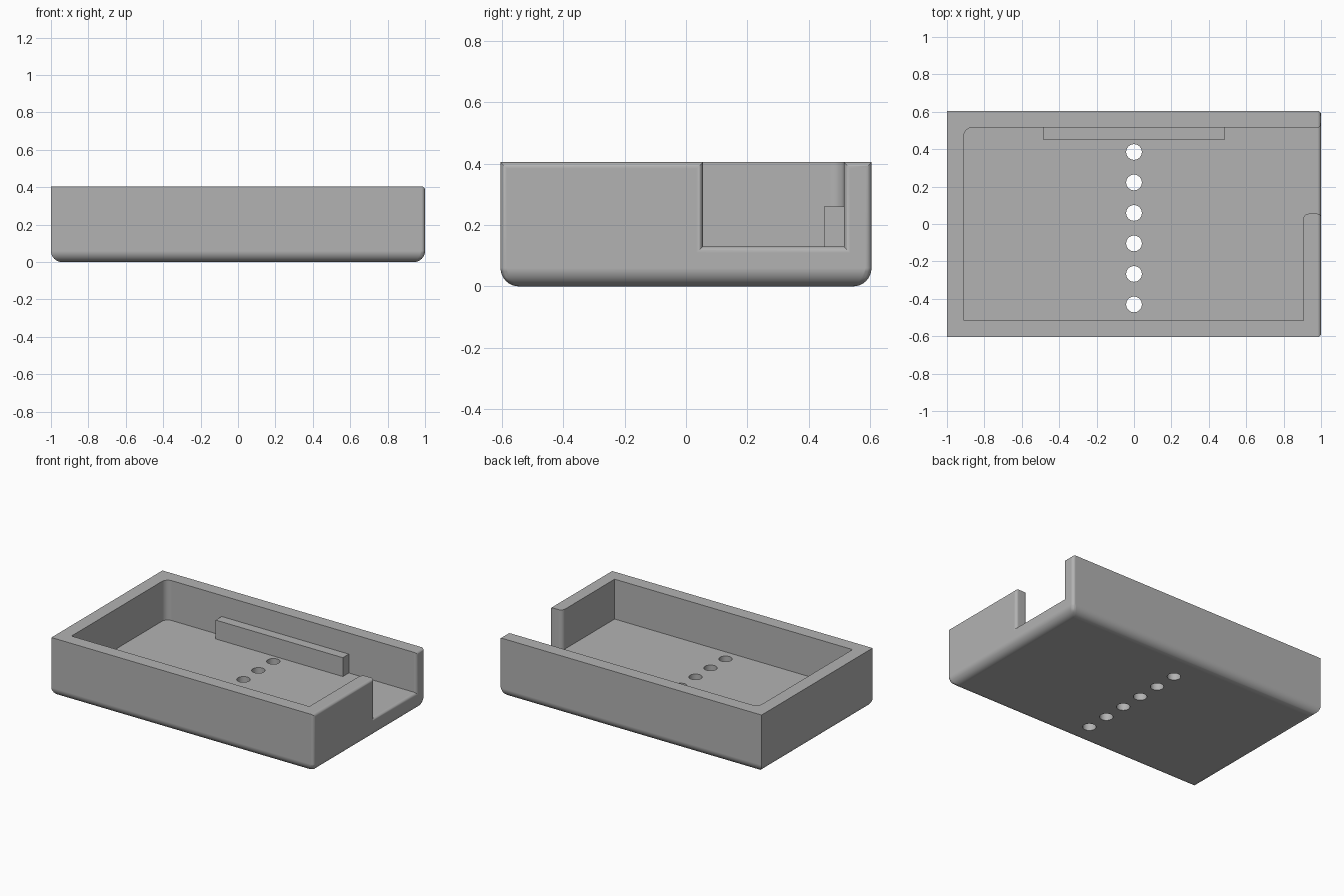
import bpy, bmesh, math

default = bpy.data.objects.get("Cube")
if default:
    bpy.data.objects.remove(default, do_unlink=True)

grey = bpy.data.materials.new("plain grey")
grey.use_nodes = True
grey.diffuse_color = (0.45, 0.45, 0.45, 1)
grey.node_tree.nodes["Principled BSDF"].inputs["Base Color"].default_value = grey.diffuse_color

FLOOR, TOP = 0.13, 0.405
HX, HY = 1.0, 0.605
IN_L, IN_R, IN_Y = -0.91, 0.905, 0.515
SLOT_Y = 0.055
BIG, SMALL = 0.06, 0.02


def prism(name, outline, z0, z1):
    """Extrude a plan outline from z0 to z1."""
    bm = bmesh.new()
    face = bm.faces.new([bm.verts.new((x, y, z0)) for x, y in outline])
    ext = bmesh.ops.extrude_face_region(bm, geom=[face])
    for v in ext["geom"]:
        if isinstance(v, bmesh.types.BMVert):
            v.co.z = z1
    bmesh.ops.recalc_face_normals(bm, faces=bm.faces)
    mesh = bpy.data.meshes.new(name)
    bm.to_mesh(mesh)
    bm.free()
    obj = bpy.data.objects.new(name, mesh)
    bpy.context.collection.objects.link(obj)
    mesh.materials.append(grey)
    return obj


def rect(x0, x1, y0, y1):
    return [(x0, y0), (x1, y0), (x1, y1), (x0, y1)]


def arc(cx, cy, r, a0, a1, n=8):
    angles = [math.radians(a0 + (a1 - a0) * i / n) for i in range(n + 1)]
    return [(cx + r * math.cos(a), cy + r * math.sin(a)) for a in angles]


def bake(obj):
    """Replace the mesh by its modified result."""
    dg = bpy.context.evaluated_depsgraph_get()
    mesh = bpy.data.meshes.new_from_object(obj.evaluated_get(dg))
    obj.modifiers.clear()
    obj.data = mesh


def cut(obj, cutters):
    for c in cutters:
        mod = obj.modifiers.new("cut", "BOOLEAN")
        mod.operation, mod.solver, mod.object = "DIFFERENCE", "EXACT", c
    bake(obj)
    for c in cutters:
        bpy.data.objects.remove(c, do_unlink=True)


# Tray with its cavity, open through the right-hand end
tray = prism("tray", rect(-HX, HX, -HY, HY), 0, TOP)
r_in, r_wall = 0.045, 0.03
cavity = [(IN_L, -IN_Y), (IN_R, -IN_Y)]
cavity += arc(IN_R + r_wall, SLOT_Y - r_wall, r_wall, 180, 90)
cavity += [(HX + 0.2, SLOT_Y), (HX + 0.2, IN_Y)]
cavity += arc(IN_L + r_in, IN_Y - r_in, r_in, 90, 180)
cut(tray, [prism("cavity_cutter", cavity, FLOOR, TOP + 0.2)])

# Large rounding round the base, small rounding round the open end
bm = bmesh.new()
bm.from_mesh(tray.data)
weight = bm.edges.layers.float.new("bevel_weight_edge")
for e in bm.edges:
    if all(v.co.z < 0.001 for v in e.verts):
        e[weight] = 1
    elif all(v.co.x > HX - 0.001 for v in e.verts):
        e[weight] = SMALL / BIG
bm.to_mesh(tray.data)
bm.free()
bevel = tray.modifiers.new("rounding", "BEVEL")
bevel.limit_method, bevel.width, bevel.segments = "WEIGHT", BIG, 8
bevel.use_clamp_overlap = False
bake(tray)

# Row of drain holes
cut(tray, [prism("hole_cutter", arc(0, 0.385 - 0.163 * i, 0.042, 0, 360, 32)[:-1], -0.1, FLOOR + 0.1)
           for i in range(6)])

# Smooth shading on the roundings, flat on the large faces
bpy.ops.object.select_all(action="DESELECT")
tray.select_set(True)
bpy.context.view_layer.objects.active = tray
bpy.ops.object.shade_smooth_by_angle(angle=math.radians(35))
normals = tray.modifiers.new("normals", "WEIGHTED_NORMAL")
normals.keep_sharp = True

# Ledge along the back wall
prism("ledge", rect(-0.485, 0.485, 0.45, IN_Y), FLOOR, 0.26)
